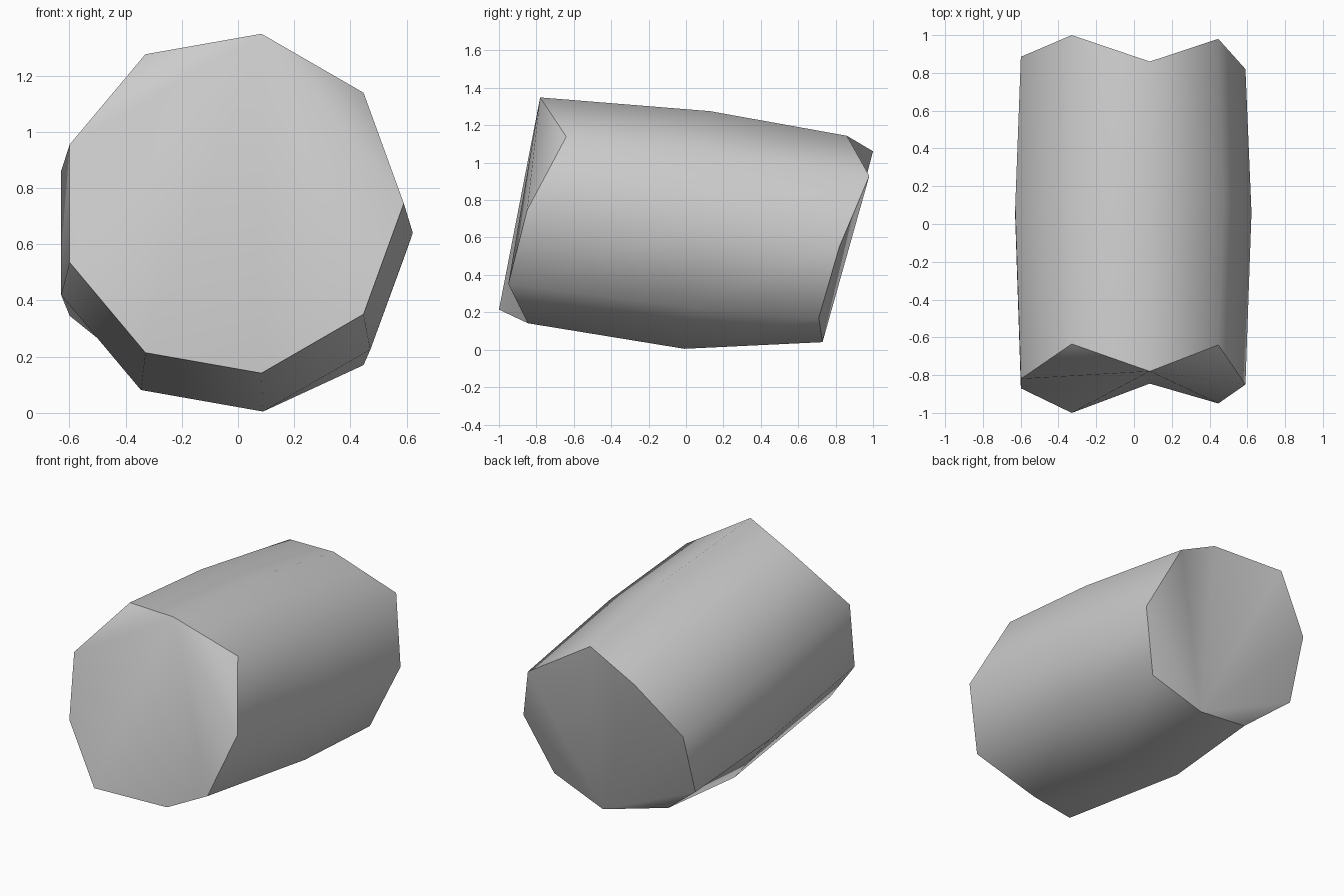
import bpy, bmesh
from math import sin, cos, radians

cube = bpy.data.objects.get("Cube")
if cube:
    bpy.data.objects.remove(cube, do_unlink=True)

SIDES = 9
CENTRE_X = -0.023

# plain grey material
grey = bpy.data.materials.new("plain_grey")
grey.use_nodes = True
grey.diffuse_color = (0.6, 0.6, 0.6, 1)
grey.node_tree.nodes["Principled BSDF"].inputs["Base Color"].default_value = (0.6, 0.6, 0.6, 1)

bm = bmesh.new()


def ring(radius, depths, heights):
    """Nine-sided loop; depth (y) and centre height vary per corner."""
    loop = []
    for i in range(SIDES):
        a = radians(i * 360 / SIDES)
        loop.append(bm.verts.new((CENTRE_X + radius * cos(a), depths[i],
                                  heights[i] + radius * sin(a))))
    return loop


# uneven front end, fuller tilted middle, uneven lower back end
front = ring(0.613, [-0.85, -0.64, -0.78, -0.635, -0.82, -0.87, -1.0, -0.845, -0.95],
             [0.745] * SIDES)
middle = ring(0.645, [0.06 + 0.07 * sin(radians(40 * i)) for i in range(SIDES)],
              [0.64] * SIDES)
back = ring(0.613, [0.82, 0.98, 0.86, 1.0, 0.885, 0.76, 0.65, 0.73, 0.71],
            [0.55, 0.535, 0.54, 0.53, 0.54, 0.555, 0.66, 0.644, 0.564])

# side walls
for a, b in ((front, middle), (middle, back)):
    for i in range(SIDES):
        j = (i + 1) % SIDES
        bm.faces.new((a[i], a[j], b[j], b[i]))


def cap(loop, hub):
    """Close an end with a fan of triangles from one corner."""
    order = loop[hub:] + loop[:hub]
    for p, q in zip(order[1:], order[2:]):
        bm.faces.new((order[0], p, q))


cap(front, 2)
cap(back, 7)
bmesh.ops.recalc_face_normals(bm, faces=bm.faces)

# smooth everywhere except the two rims
for f in bm.faces:
    f.smooth = True
for loop in (front, back):
    for i in range(SIDES):
        bm.edges.get((loop[i], loop[(i + 1) % SIDES])).smooth = False

mesh = bpy.data.meshes.new("uneven_log")
bm.to_mesh(mesh)
bm.free()
mesh.materials.append(grey)
log = bpy.data.objects.new("uneven_log", mesh)
bpy.context.collection.objects.link(log)
